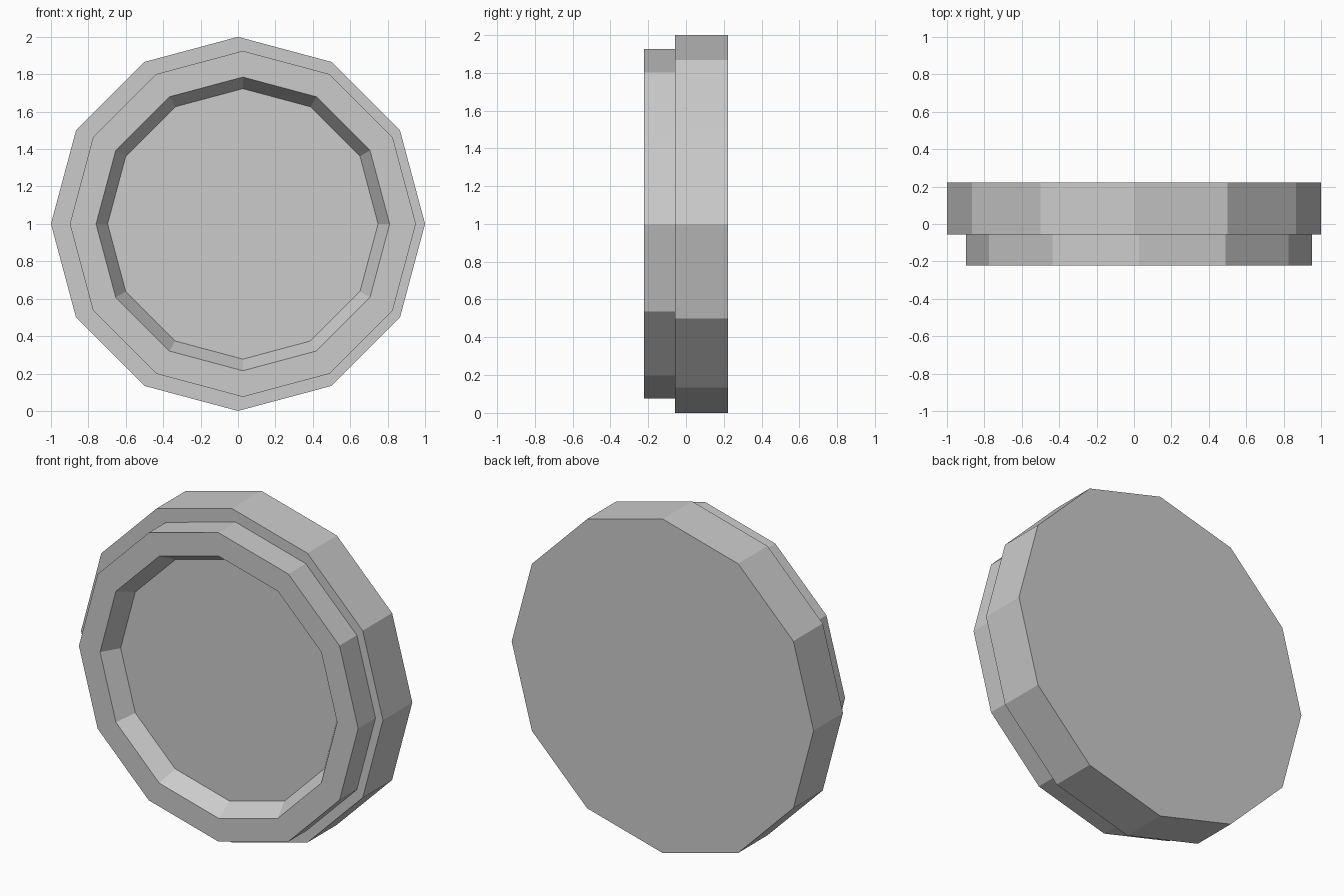
import bpy, bmesh
from math import cos, sin, tau

SIDES = 12

cube = bpy.data.objects.get("Cube")
if cube:
    bpy.data.objects.remove(cube, do_unlink=True)

grey = bpy.data.materials.new("light_grey")
grey.use_nodes = True
color = (0.6, 0.6, 0.6, 1)
grey.diffuse_color = color
grey.node_tree.nodes["Principled BSDF"].inputs["Base Color"].default_value = color


def turned_disc(name, profile, center_x):
    """Sweep (radius, y) pairs, front to back, around the y axis and cap both ends."""
    bm = bmesh.new()
    rings = []
    for radius, y in profile:
        rings.append([bm.verts.new((radius * cos(tau * i / SIDES), y,
                                    radius * sin(tau * i / SIDES)))
                      for i in range(SIDES)])
    for a, b in zip(rings, rings[1:]):
        for i in range(SIDES):
            j = (i + 1) % SIDES
            bm.faces.new((a[i], a[j], b[j], b[i]))
    bm.faces.new(rings[0])
    bm.faces.new(rings[-1])
    bmesh.ops.recalc_face_normals(bm, faces=bm.faces)
    mesh = bpy.data.meshes.new(name)
    bm.to_mesh(mesh)
    bm.free()
    mesh.materials.append(grey)
    obj = bpy.data.objects.new(name, mesh)
    obj.location = (center_x, 0, 1)
    bpy.context.collection.objects.link(obj)
    return obj


# Wide rear body
turned_disc("rear_body", [(1, -0.057), (1, 0.221)], 0)

# Smaller front rim, slightly off centre, with a sloped recess
turned_disc("front_rim", [(0.723, -0.115), (0.785, -0.221),
                          (0.925, -0.221), (0.925, -0.04)], 0.026)
